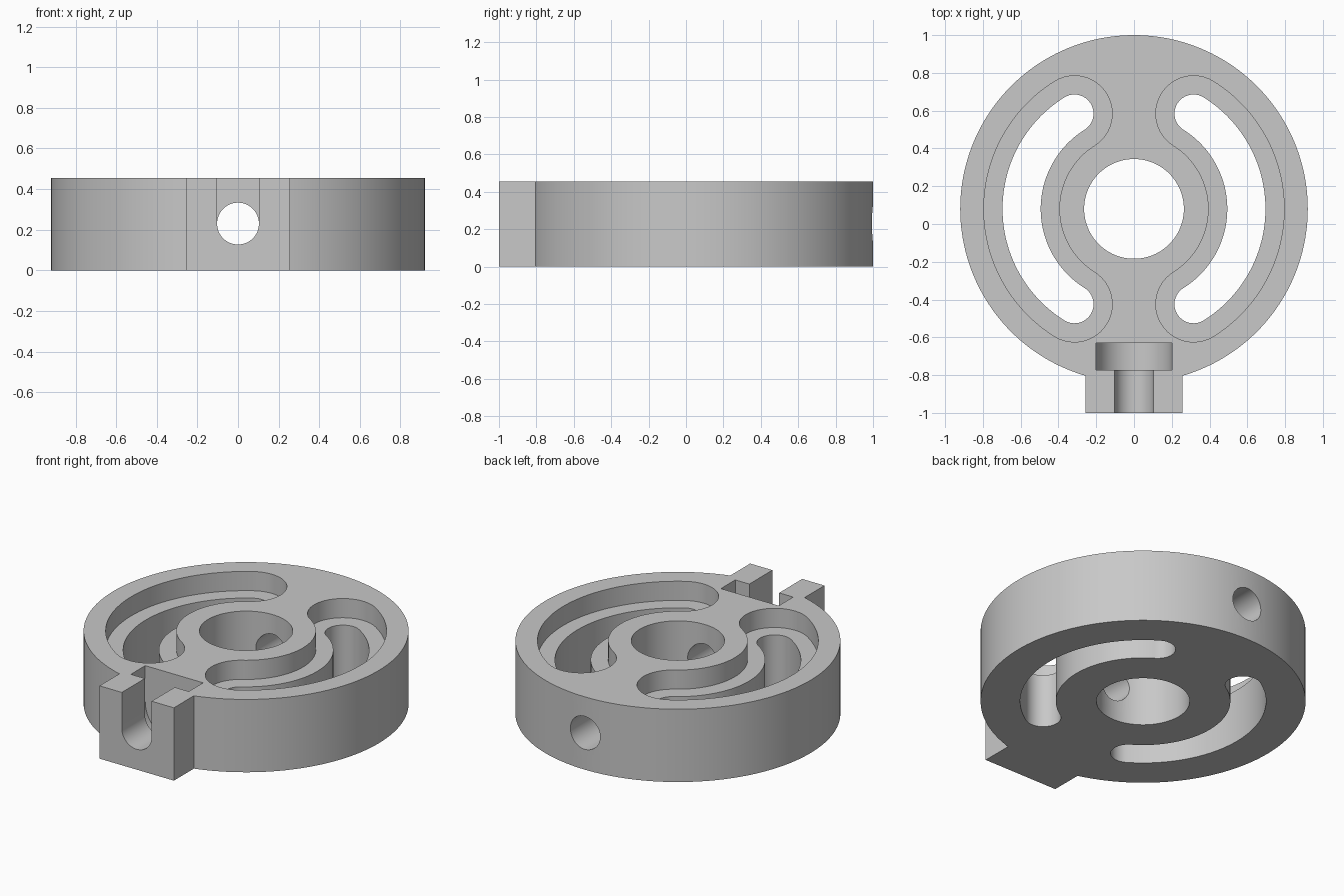
import bpy, bmesh
from math import sin, cos, pi, radians, asin
from mathutils import Matrix, Vector

if "Cube" in bpy.data.objects:
    bpy.data.objects.remove(bpy.data.objects["Cube"], do_unlink=True)

HEIGHT = 0.455
CY = 0.08            # disc centre along y
RADIUS = 0.92
LUG = 0.257          # half width of the clamp lug
BOLT_Z = 0.23

grey = bpy.data.materials.new("plain grey")
grey.use_nodes = True
colour = (0.58, 0.58, 0.58, 1)
grey.diffuse_color = colour
grey.node_tree.nodes["Principled BSDF"].inputs["Base Color"].default_value = colour


def arc(cx, cy, r, start, end, n):
    """Points along an arc, angles in radians."""
    steps = [start + (end - start) * i / n for i in range(n + 1)]
    return [(cx + r * cos(a), cy + r * sin(a)) for a in steps]


def prism(name, outline, low, high, along_y=False):
    """Extrude an outline along z, or an x-z outline along y."""
    bm = bmesh.new()
    if along_y:
        verts = [bm.verts.new((x, low, z)) for x, z in outline]
        step = Vector((0, high - low, 0))
    else:
        verts = [bm.verts.new((x, y, low)) for x, y in outline]
        step = Vector((0, 0, high - low))
    face = bm.faces.new(verts)
    new = bmesh.ops.extrude_face_region(bm, geom=[face])["geom"]
    bmesh.ops.translate(bm, vec=step, verts=[v for v in new if isinstance(v, bmesh.types.BMVert)])
    bmesh.ops.recalc_face_normals(bm, faces=bm.faces)
    mesh = bpy.data.meshes.new(name)
    bm.to_mesh(mesh)
    bm.free()
    obj = bpy.data.objects.new(name, mesh)
    bpy.context.collection.objects.link(obj)
    mesh.materials.append(grey)
    return obj


def curved_slot(side, half_width):
    """Arc slot with round ends, on the side given by its sign."""
    mid, sweep = 0.595, radians(58)
    ex, ey = mid * cos(sweep), mid * sin(sweep)
    pts = arc(0, CY, mid + half_width, -sweep, sweep, 64)
    pts += arc(ex, CY + ey, half_width, sweep, sweep + pi, 24)[1:]
    pts += arc(0, CY, mid - half_width, sweep, -sweep, 64)[1:]
    pts += arc(ex, CY - ey, half_width, pi - sweep, 2 * pi - sweep, 24)[1:-1]
    return [(side * x, y) for x, y in pts]


def open_channel(r):
    """U-shaped section, open at the top."""
    return arc(0, BOLT_Z, r, pi, 2 * pi, 32) + [(r, 1), (-r, 1)]


# Disc with the square clamp lug in one outline
gap = asin(LUG / RADIUS)
outline = arc(0, CY, RADIUS, -pi / 2 + gap, 1.5 * pi - gap, 160)
outline += [(-LUG, -1), (LUG, -1)]
body = prism("slotted_disc", outline, 0, HEIGHT)

# Centre bore, stepped curved slots, bolt hole and nut pocket
cutters = [prism("bore_cutter", arc(0, CY, 0.264, 0, 2 * pi, 96)[:-1], -1, 1)]
for side in (-1, 1):
    cutters.append(prism("slot_step_cutter", curved_slot(side, 0.2), HEIGHT - 0.12, 1))
    cutters.append(prism("slot_cutter", curved_slot(side, 0.101), -1, 1))
cutters.append(prism("nut_pocket_cutter", open_channel(0.2), -0.772, -0.63, True))
cutters.append(prism("bolt_channel_cutter", open_channel(0.103), -1.2, -0.7, True))
cutters.append(prism("bolt_hole_cutter", arc(0, BOLT_Z, 0.103, 0, 2 * pi, 64)[:-1], -0.7, 1.2, True))

for cutter in cutters:
    cutter.hide_render = True
    mod = body.modifiers.new(cutter.name, "BOOLEAN")
    mod.operation = "DIFFERENCE"
    mod.solver = "EXACT"
    mod.object = cutter

# Bake the cuts and drop the cutters
bpy.context.view_layer.update()
result = bpy.data.meshes.new_from_object(body.evaluated_get(bpy.context.evaluated_depsgraph_get()))
body.modifiers.clear()
body.data = result
for cutter in cutters:
    bpy.data.objects.remove(cutter, do_unlink=True)

bpy.ops.object.select_all(action="DESELECT")
body.select_set(True)
bpy.context.view_layer.objects.active = body
bpy.ops.object.shade_smooth_by_angle(angle=radians(30))
